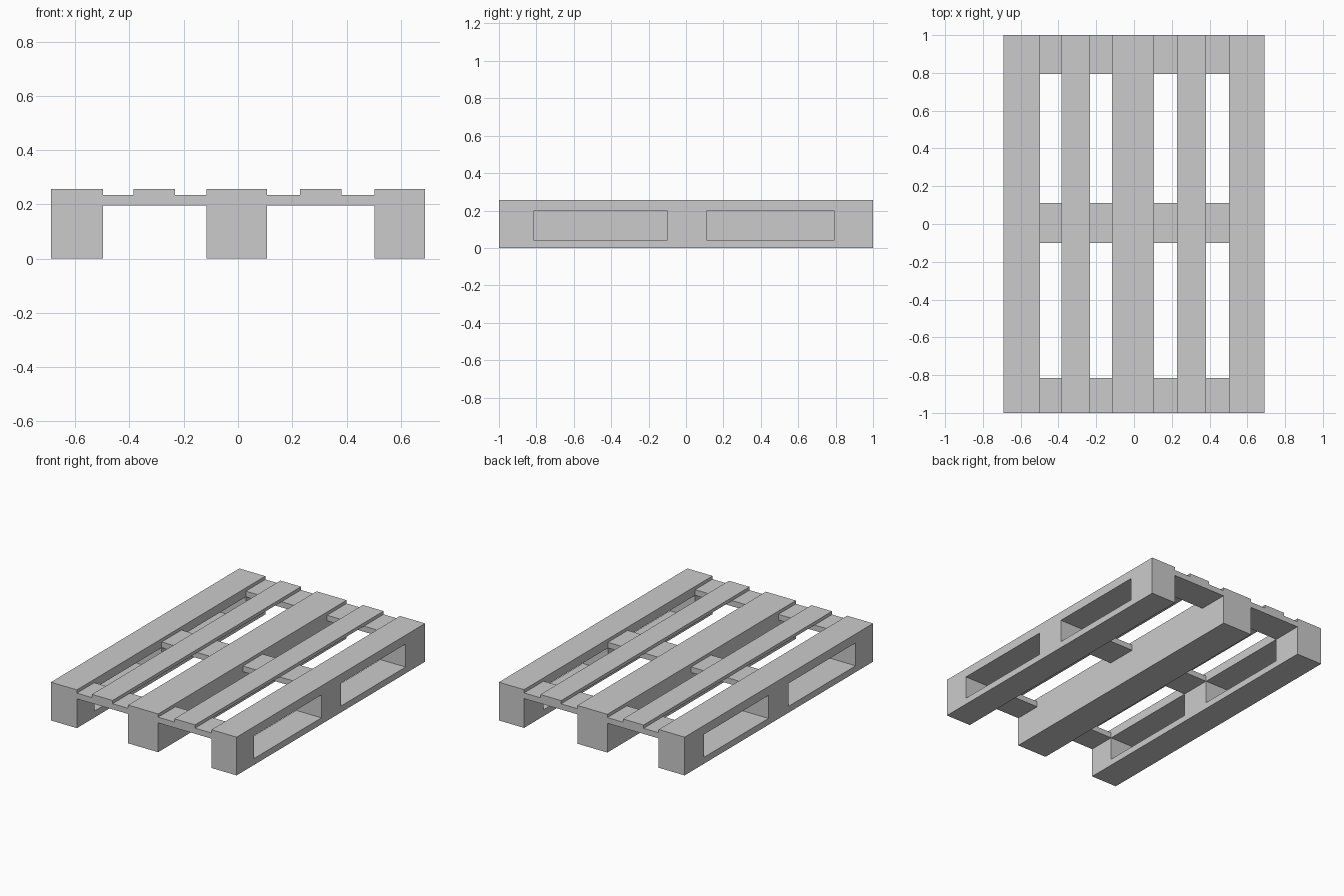
import bpy

if "Cube" in bpy.data.objects:
    bpy.data.objects.remove(bpy.data.objects["Cube"])


def box(name, x, y, z):
    """Axis-aligned box from (min, max) pairs."""
    bpy.ops.mesh.primitive_cube_add(
        size=1, location=[(a + b) / 2 for a, b in (x, y, z)])
    ob = bpy.context.object
    ob.name = name
    ob.scale = [b - a for a, b in (x, y, z)]
    bpy.ops.object.transform_apply(location=False, rotation=False, scale=True)
    return ob


def cut(ob, cutter):
    """Subtract the cutter, then discard it."""
    mod = ob.modifiers.new("opening", 'BOOLEAN')
    mod.operation = 'DIFFERENCE'
    mod.solver = 'EXACT'
    mod.object = cutter
    bpy.context.view_layer.objects.active = ob
    bpy.ops.object.modifier_apply(modifier=mod.name)
    bpy.data.objects.remove(cutter, do_unlink=True)


TOP = 0.257
BOARD_BOTTOM, BOARD_TOP = 0.197, 0.235
FULL = (-1, 1)

# Outer runners with two fork openings each
OPENINGS = [(-0.815, -0.10), (0.11, 0.793)]
for name, x in (("left_runner", (-0.69, -0.497)),
                ("right_runner", (0.503, 0.69))):
    runner = box(name, x, FULL, (0, TOP))
    for y in OPENINGS:
        cut(runner, box("opening_cutter", (x[0] - 0.1, x[1] + 0.1), y,
                        (0.043, BOARD_BOTTOM)))

# Solid centre runner
CENTRE = (-0.116, 0.107)
box("centre_runner", CENTRE, FULL, (0, TOP))

# Cross boards spanning each bay between the runners
for side, x in (("left", (-0.497, CENTRE[0])), ("right", (CENTRE[1], 0.503))):
    for place, y in (("front", (-1, -0.815)), ("middle", (-0.10, 0.11)),
                     ("back", (0.793, 1))):
        box(f"{side}_{place}_cross_board", x, y, (BOARD_BOTTOM, BOARD_TOP))

# Deck slats resting on the cross boards
for side, x in (("left", (-0.385, -0.232)), ("right", (0.228, 0.381))):
    box(f"{side}_deck_slat", x, FULL, (BOARD_TOP, TOP))
